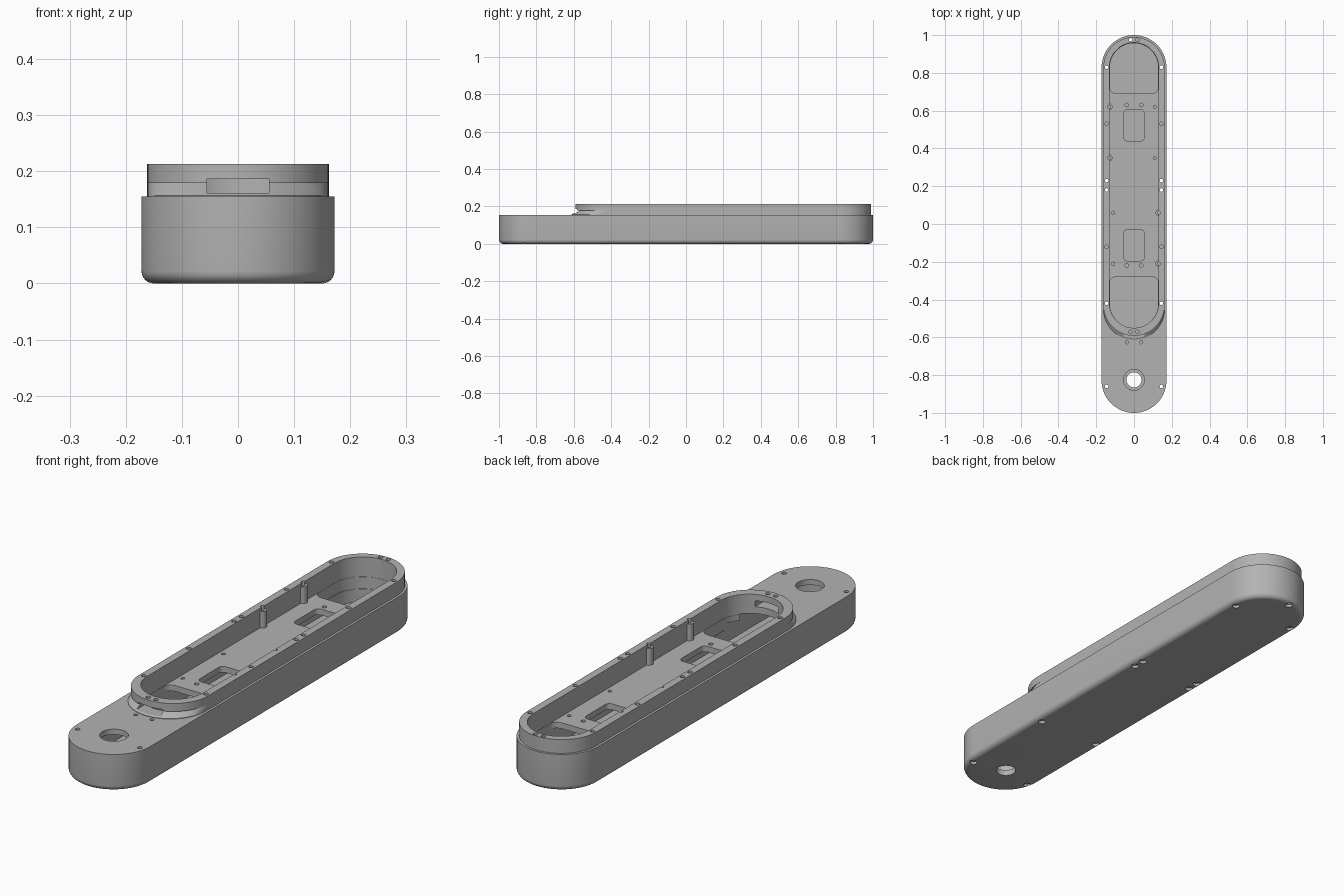
import bpy, bmesh, math

if "Cube" in bpy.data.objects:
    bpy.data.objects.remove(bpy.data.objects["Cube"])

grey = bpy.data.materials.new("light grey")
grey.diffuse_color = (0.45, 0.45, 0.45, 1)
grey.use_nodes = True
grey.node_tree.nodes["Principled BSDF"].inputs["Base Color"].default_value = grey.diffuse_color


def outline(w, y0, y1, rf, rb, n=20):
    """Rounded rectangle with separate front and back corner radii."""
    pts = []
    for cx, cy, r, a0 in ((w - rf, y0 + rf, rf, -90), (w - rb, y1 - rb, rb, 0),
                          (rb - w, y1 - rb, rb, 90), (rf - w, y0 + rf, rf, 180)):
        for i in range(n + 1):
            a = math.radians(a0 + 90 * i / n)
            pts.append((cx + r * math.cos(a), cy + r * math.sin(a)))
    return pts


def finish(name, bm):
    bmesh.ops.remove_doubles(bm, verts=bm.verts, dist=1e-5)
    bmesh.ops.recalc_face_normals(bm, faces=bm.faces)
    me = bpy.data.meshes.new(name)
    bm.to_mesh(me)
    bm.free()
    me.materials.append(grey)
    ob = bpy.data.objects.new(name, me)
    bpy.context.collection.objects.link(ob)
    return ob


def add_loft(bm, rings):
    """Skin a stack of (outline, z) rings and cap both ends."""
    vs = [[bm.verts.new((x, y, z)) for x, y in pts] for pts, z in rings]
    n = len(vs[0])
    for a, b in zip(vs, vs[1:]):
        for i in range(n):
            j = (i + 1) % n
            bm.faces.new((a[i], a[j], b[j], b[i]))
    bm.faces.new(vs[0][::-1])
    bm.faces.new(vs[-1])


def loft(name, rings):
    bm = bmesh.new()
    add_loft(bm, rings)
    return finish(name, bm)


def prism(name, w, y0, y1, rf, rb, z0, z1):
    o = outline(w, y0, y1, rf, rb)
    return loft(name, [(o, z0), (o, z1)])


def pins(name, items, n=20):
    """Separate vertical cylinders: (x, y, radius, z0, z1)."""
    bm = bmesh.new()
    for x, y, r, z0, z1 in items:
        c = [(x + r * math.cos(math.tau * i / n), y + r * math.sin(math.tau * i / n))
             for i in range(n)]
        add_loft(bm, [(c, z0), (c, z1)])
    return finish(name, bm)


def combine(ob, other, op):
    m = ob.modifiers.new("bool", 'BOOLEAN')
    m.operation, m.object, m.solver = op, other, 'EXACT'
    bpy.context.view_layer.objects.active = ob
    bpy.ops.object.modifier_apply(modifier=m.name)
    bpy.data.objects.remove(other)


# lower shell with rounded bottom edge
R = 0.022
rings = []
for i in range(7):
    a = math.radians(90 * i / 6)
    d = R * (1 - math.sin(a))
    w = 0.172 - d
    rings.append((outline(w, -1 + d, 1 - d, w, w), R * (1 - math.cos(a))))
rings.append((outline(0.172, -1, 1, 0.172, 0.172), 0.155))
body = loft("housing", rings)

# raised rim with a sloped foot at its front
rw = 0.162
rim = [(outline(rw, y, 0.99, rw, rw), z) for y, z in
       ((-0.612, 0.145), (-0.612, 0.157), (-0.575, 0.179), (-0.592, 0.179), (-0.592, 0.213))]
combine(body, loft("rim", rim), 'UNION')

# hollow interior: upper tray, lower chamber, front chamber, end pockets
for cut in (("tray", 0.13, -0.55, 0.96, 0.13, 0.13, 0.13, 0.25),
            ("chamber", 0.1275, -0.957, 0.957, 0.1275, 0.1275, 0.025, 0.105),
            ("front_chamber", 0.125, -0.95, -0.5, 0.125, 0.03, 0.09, 0.132),
            ("back_pocket", 0.129, 0.69, 0.959, 0.035, 0.129, 0.08, 0.15),
            ("front_pocket", 0.129, -0.549, -0.28, 0.129, 0.035, 0.08, 0.15),
            ("back_window", 0.055, 0.44, 0.605, 0.02, 0.02, 0.08, 0.15),
            ("front_window", 0.055, -0.195, -0.03, 0.02, 0.02, 0.08, 0.15),
            ("cable_slot", 0.055, -0.7, -0.5, 0.005, 0.005, 0.161, 0.186)):
    combine(body, prism(*cut), 'DIFFERENCE')

# screw bosses against the tray walls
bosses = [(-0.132, 0.62), (-0.132, 0.35), (0.132, 0.06), (0.132, -0.21)]
combine(body, pins("bosses", [(x, y, 0.018, 0.12, 0.2) for x, y in bosses]), 'UNION')

# large round opening: wide through the top, narrower through the floor
combine(body, pins("top_opening", [(0, -0.825, 0.055, 0.1, 0.2)], 40), 'DIFFERENCE')
combine(body, pins("floor_opening", [(0, -0.825, 0.04, -0.1, 0.06)], 40), 'DIFFERENCE')

# screw holes
through = [(s * 0.145, y) for s in (-1, 1) for y in (-0.86, -0.42, 0.18, 0.23, 0.83)]
through.append((-0.018, 0.975))
holes = [(x, y, 0.0095, -0.05, 0.25) for x, y in through]
holes += [(s * 0.145, y, 0.0095, 0.18, 0.25) for s in (-1, 1) for y in (-0.12, 0.53)]
holes += [(0.018, 0.975, 0.0095, 0.18, 0.25)]
holes += [(s * 0.018, -0.571, 0.0095, 0.195, 0.25) for s in (-1, 1)]
holes += [(s * 0.038, y, 0.0095, 0.08, 0.17) for s in (-1, 1) for y in (-0.22, 0.63)]
holes += [(s * 0.038, -0.626, 0.0085, 0.12, 0.17) for s in (-1, 1)]
holes += [(x, y, 0.008, 0.08, 0.16) for x, y in
          ((0.11, 0.62), (0.11, 0.35), (-0.11, 0.06), (-0.11, -0.21))]
holes += [(x, y, 0.008, 0.17, 0.22) for x, y in bosses]
combine(body, pins("holes", holes, 16), 'DIFFERENCE')
combine(body, pins("counterbores", [(x, y, 0.015, -0.05, 0.012) for x, y in through]),
        'DIFFERENCE')

# one material, smooth curves with sharp edges
body.data.materials.clear()
body.data.materials.append(grey)
for p in body.data.polygons:
    p.material_index = 0
bpy.ops.object.select_all(action='DESELECT')
body.select_set(True)
bpy.context.view_layer.objects.active = body
bpy.ops.object.shade_smooth_by_angle(angle=math.radians(30))
